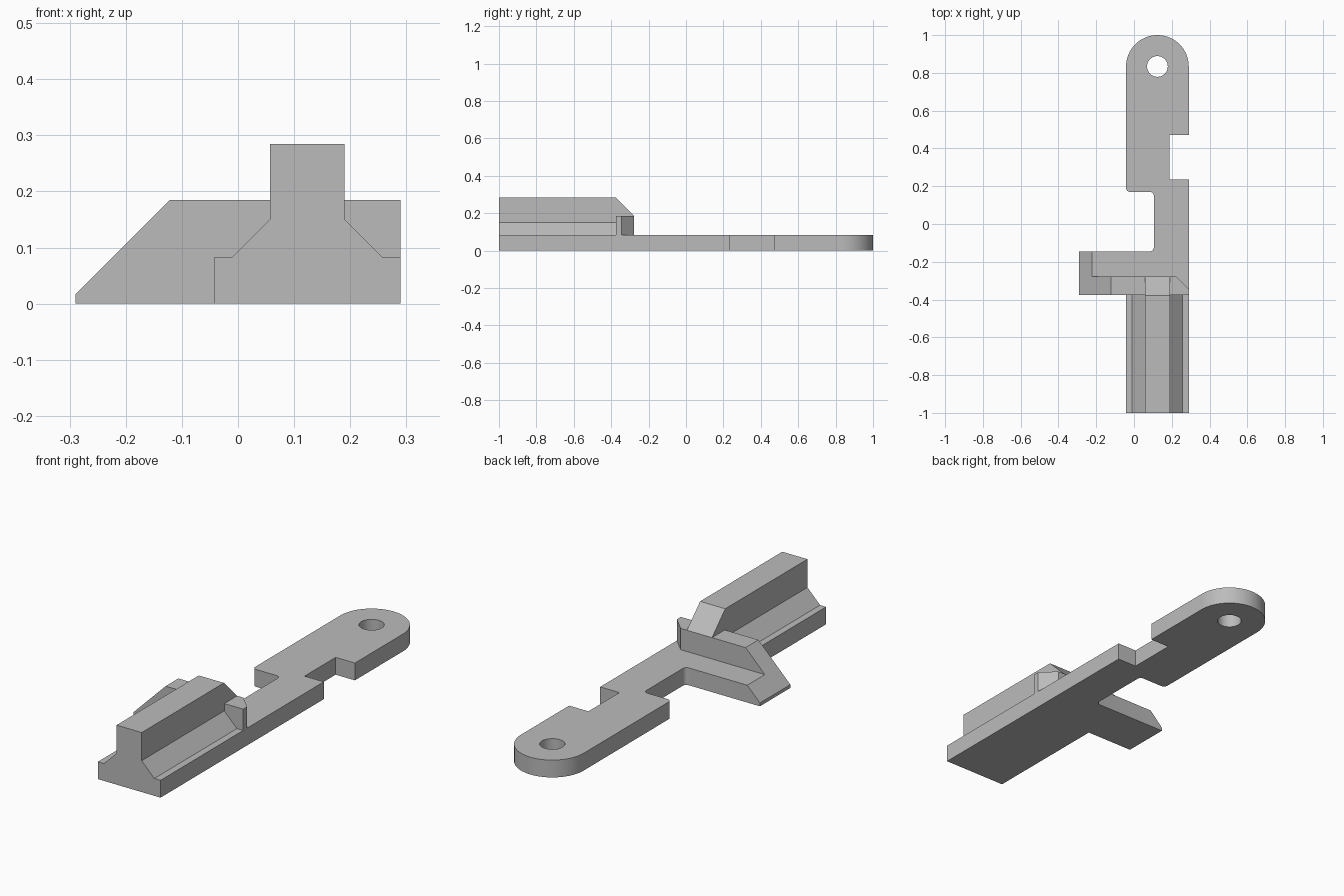
import bpy, bmesh, math
from mathutils import Vector

if "Cube" in bpy.data.objects:
    bpy.data.objects.remove(bpy.data.objects["Cube"])

grey = bpy.data.materials.new("plain_grey")
grey.use_nodes = True
GREY = (0.5, 0.5, 0.5, 1)
grey.diffuse_color = GREY
grey.node_tree.nodes["Principled BSDF"].inputs["Base Color"].default_value = GREY

LEFT, RIGHT, MID = -0.042, 0.29, 0.124    # plate edges and centre line
PLATE, WALL, RIDGE = 0.083, 0.185, 0.285  # heights
FRONT, BACK = -0.375, -0.278              # cross wall faces


def extrude(name, points, axis, start, end, cut=None):
    """Prism from a flat outline, extruded along one axis; optional plane cut."""
    place = {"x": lambda a, b, t: (t, a, b),
             "y": lambda a, b, t: (a, t, b),
             "z": lambda a, b, t: (a, b, t)}[axis]
    bm = bmesh.new()
    face = bm.faces.new([bm.verts.new(place(a, b, start)) for a, b in points])
    new = bmesh.ops.extrude_face_region(bm, geom=[face])["geom"]
    shift = Vector(place(0, 0, end - start))
    bmesh.ops.translate(bm, vec=shift, verts=[v for v in new if isinstance(v, bmesh.types.BMVert)])
    if cut:
        geom = bm.verts[:] + bm.edges[:] + bm.faces[:]
        res = bmesh.ops.bisect_plane(bm, geom=geom, plane_co=cut[0], plane_no=cut[1], clear_outer=True)
        edges = [e for e in res["geom_cut"] if isinstance(e, bmesh.types.BMEdge)]
        bmesh.ops.contextual_create(bm, geom=edges)
    bmesh.ops.recalc_face_normals(bm, faces=bm.faces)
    mesh = bpy.data.meshes.new(name)
    bm.to_mesh(mesh)
    bm.free()
    mesh.materials.append(grey)
    obj = bpy.data.objects.new(name, mesh)
    bpy.context.collection.objects.link(obj)
    return obj


def arc(cx, cy, r, a0, a1, n):
    angles = [math.radians(a0 + (a1 - a0) * i / n) for i in range(n + 1)]
    return [(cx + r * math.cos(a), cy + r * math.sin(a)) for a in angles]


# Sloping plane that trims the outer end of the side arm and the wall
slope = (Vector((-0.29, 0, 0.016)), Vector((-1, 0, 1)))

# Flat plate with rounded end, two notches and a side arm
r = 0.02
outline = [(LEFT, -1), (RIGHT, -1), (RIGHT, 0.235), (0.188, 0.235), (0.188, 0.47), (RIGHT, 0.47)]
outline += arc(MID, 0.834, 0.166, 0, 180, 32)
outline += arc(LEFT + r, 0.17 + r, r, 180, 270, 6)
outline += arc(0.105 - r, 0.17 - r, r, 90, 0, 6)
outline += arc(0.105 - r, -0.145 + r, r, 0, -90, 6)
outline += [(-0.29, -0.145), (-0.29, FRONT), (LEFT, FRONT)]
plate = extrude("base_plate", outline, "z", 0, PLATE, slope)

# Round hole near the end
cutter = extrude("hole_cutter", arc(MID, 0.834, 0.055, 0, 360 - 360 / 32, 31), "z", -0.1, 0.2)
cutter.hide_render = True
mod = plate.modifiers.new("hole", "BOOLEAN")
mod.operation, mod.solver, mod.object = "DIFFERENCE", "EXACT", cutter
bpy.context.view_layer.objects.active = plate
plate.select_set(True)
bpy.ops.object.modifier_apply(modifier="hole")
bpy.data.objects.remove(cutter)
bpy.ops.object.shade_smooth_by_angle(angle=math.radians(30))

# Cross wall with one chamfered corner
wall = [(-0.29, FRONT), (RIGHT, FRONT), (RIGHT, -0.345), (0.223, BACK), (-0.29, BACK)]
extrude("cross_wall", wall, "z", PLATE, WALL, slope)

# Rail: flared foot and tall ridge with a sloping back
foot = [(-0.01, PLATE), (0.257, PLATE), (0.19, 0.15), (0.057, 0.15)]
extrude("rail_foot", foot, "y", -1, FRONT + 0.01)
ridge = [(-1, 0.15), (-1, RIDGE), (BACK - 0.1, RIDGE), (BACK, WALL), (BACK - 0.02, 0.15)]
extrude("rail_ridge", ridge, "x", 0.057, 0.19)
